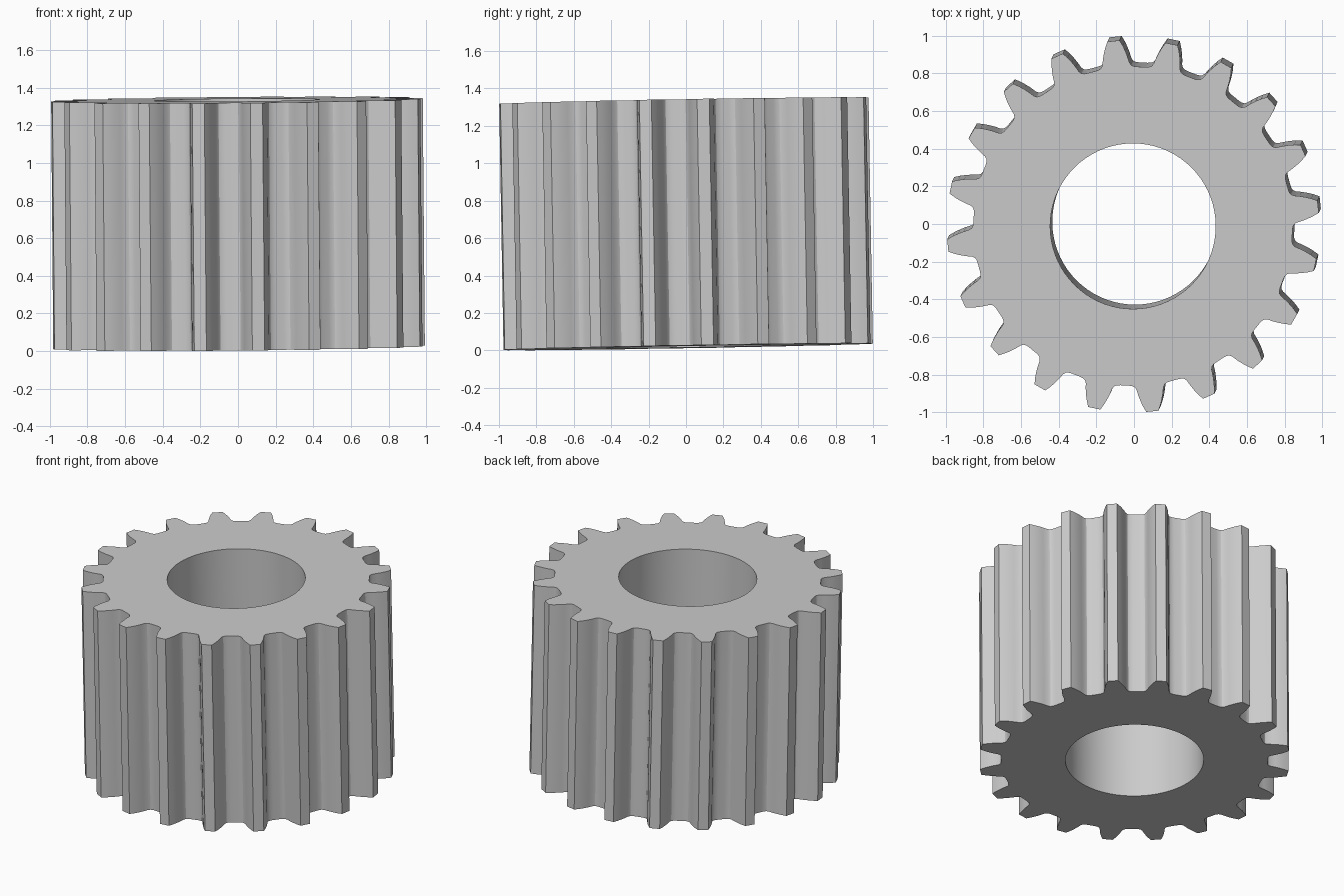
import bpy, bmesh
from math import radians, cos, sin
from mathutils import Vector, Matrix

cube = bpy.data.objects.get("Cube")
if cube:
    bpy.data.objects.remove(cube, do_unlink=True)

TEETH, PHASE, HEIGHT = 20, 6, 1.316
HOLE_RADIUS, HOLE_SIDES = 0.44, 72
AXIS = Vector((-0.0085, -0.0175, 1)).normalized()

# Half tooth flank from root to tip: radius, half angle in degrees
FLANK = [(0.848, 7.6), (0.85, 6.3), (0.856, 5.4), (0.87, 4.75),
         (0.90, 4.2), (0.93, 3.55), (0.96, 2.8), (0.99, 1.9)]


def polar(radius, degrees):
    a = radians(degrees)
    return Vector((radius * cos(a), radius * sin(a), 0))


def add_loop(bm, points):
    verts = [bm.verts.new(p) for p in points]
    return [bm.edges.new((v, verts[(i + 1) % len(verts)])) for i, v in enumerate(verts)]


# Toothed outline and round bore
outline = []
for i in range(TEETH):
    mid = PHASE + i * 360 / TEETH
    outline += [polar(r, mid - a) for r, a in FLANK]
    outline += [polar(r, mid + a) for r, a in reversed(FLANK)]
bore = [polar(HOLE_RADIUS, i * 360 / HOLE_SIDES) for i in range(HOLE_SIDES)]

# Fill the ring between them and extrude it upward
bm = bmesh.new()
edges = add_loop(bm, outline) + add_loop(bm, bore)
bmesh.ops.triangle_fill(bm, edges=edges, use_beauty=True, use_dissolve=False)
raised = bmesh.ops.extrude_face_region(bm, geom=bm.faces[:], use_keep_orig=True)
top = [g for g in raised["geom"] if isinstance(g, bmesh.types.BMVert)]
bmesh.ops.translate(bm, verts=top, vec=(0, 0, HEIGHT))
bmesh.ops.recalc_face_normals(bm, faces=bm.faces[:])

# Lean the gear slightly about its middle, then rest it on the ground
bmesh.ops.translate(bm, verts=bm.verts[:], vec=(0, 0, -HEIGHT / 2))
lean = Vector((0, 0, 1)).rotation_difference(AXIS).to_matrix()
bmesh.ops.rotate(bm, verts=bm.verts[:], cent=(0, 0, 0), matrix=lean)
bmesh.ops.translate(bm, verts=bm.verts[:], vec=(0, 0, -min(v.co.z for v in bm.verts)))

mesh = bpy.data.meshes.new("spur_gear")
bm.to_mesh(mesh)
bm.free()
gear = bpy.data.objects.new("spur_gear", mesh)
bpy.context.collection.objects.link(gear)

# Plain grey metal
grey = bpy.data.materials.new("grey")
grey.use_nodes = True
colour = (0.6, 0.6, 0.6, 1)
grey.diffuse_color = colour
grey.node_tree.nodes["Principled BSDF"].inputs["Base Color"].default_value = colour
mesh.materials.append(grey)

bpy.ops.object.select_all(action='DESELECT')
gear.select_set(True)
bpy.context.view_layer.objects.active = gear
bpy.ops.object.shade_smooth_by_angle(angle=radians(30))
